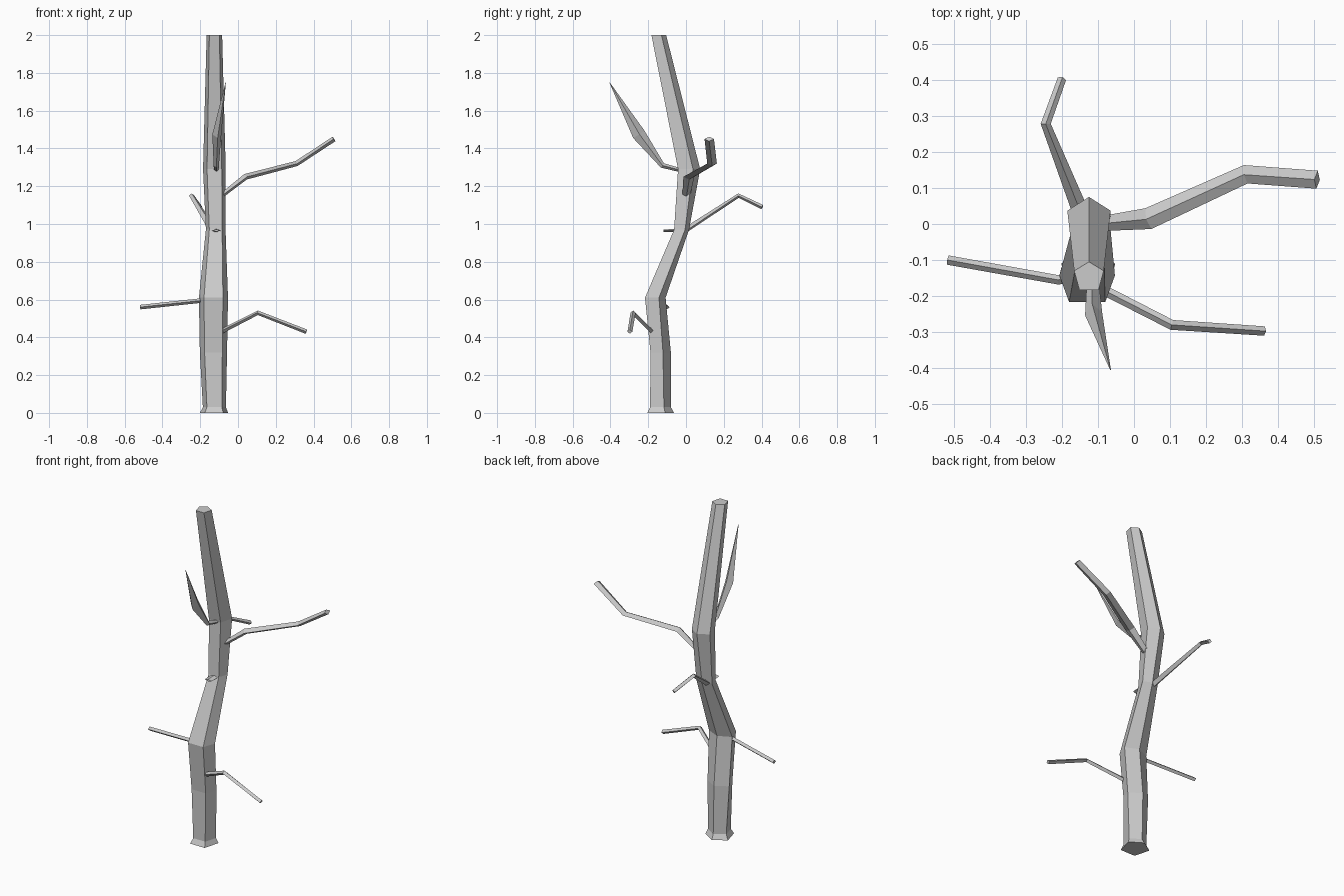
import bpy, bmesh
from mathutils import Vector

cube = bpy.data.objects.get("Cube")
if cube:
    bpy.data.objects.remove(cube, do_unlink=True)

bark = bpy.data.materials.new("grey_bark")
bark.use_nodes = True
grey = (0.6, 0.6, 0.6, 1)
bark.diffuse_color = grey
bark.node_tree.nodes["Principled BSDF"].inputs["Base Color"].default_value = grey


def loft(name, rings):
    """Skin a list of equal-sized rings and cap both ends."""
    bm = bmesh.new()
    loops = [[bm.verts.new(p) for p in ring] for ring in rings]
    n = len(loops[0])
    for a, b in zip(loops, loops[1:]):
        for i in range(n):
            j = (i + 1) % n
            bm.faces.new((a[i], a[j], b[j], b[i]))
    bm.faces.new(loops[0][::-1])
    bm.faces.new(loops[-1])
    bmesh.ops.recalc_face_normals(bm, faces=bm.faces)
    mesh = bpy.data.meshes.new(name)
    bm.to_mesh(mesh)
    bm.free()
    mesh.materials.append(bark)
    obj = bpy.data.objects.new(name, mesh)
    bpy.context.collection.objects.link(obj)
    return obj


def trunk_ring(z, cx, w, front, side, back):
    """Five-sided section with a flat front and a ridge at the back."""
    f = w * 0.65
    return [(cx - f, front, z), (cx + f, front, z), (cx + w, side, z),
            (cx, back, z), (cx - w, side, z)]


def branch(name, points, sizes):
    """Four-sided limb along a path; sizes are (half width, half height)."""
    pts = [Vector(p) for p in points]
    rings = []
    for i, (p, (w, h)) in enumerate(zip(pts, sizes)):
        before = (p - pts[i - 1]).normalized() if i else Vector()
        after = (pts[i + 1] - p).normalized() if i + 1 < len(pts) else Vector()
        d = (before + after).normalized()
        side = d.cross(Vector((0, 0, 1))).normalized()
        up = side.cross(d)
        rings.append([p + side * w, p + up * h, p - side * w, p - up * h])
    return loft(name, rings)


# Trunk: height, centre x, half width, front y, side y, back y
loft("trunk", [trunk_ring(*r) for r in (
    (0, -0.127, 0.075, -0.205, -0.11, -0.063),
    (0.03, -0.125, 0.061, -0.19, -0.117, -0.08),
    (0.32, -0.13, 0.072, -0.188, -0.122, -0.08),
    (0.61, -0.13, 0.077, -0.217, -0.143, -0.108),
    (0.97, -0.118, 0.052, -0.063, -0.005, 0.016),
    (1.29, -0.125, 0.06, -0.042, 0.037, 0.075),
    (2, -0.125, 0.041, -0.183, -0.13, -0.105),
)])

# Limbs
branch("upper_left_branch",
       [(-0.1, 0, 1.14), (0.04, 0.015, 1.25), (0.31, 0.138, 1.32), (0.508, 0.123, 1.45)],
       [(0.02, 0.012), (0.03, 0.016), (0.026, 0.014), (0.025, 0.014)])
branch("lower_left_branch",
       [(-0.11, -0.17, 0.42), (0.105, -0.28, 0.53), (0.362, -0.297, 0.43)],
       [(0.014, 0.013), (0.014, 0.012), (0.013, 0.012)])
branch("lower_right_branch",
       [(-0.14, -0.145, 0.6), (-0.21, -0.155, 0.593), (-0.517, -0.1, 0.56)],
       [(0.013, 0.012)] * 3)
branch("back_branch",
       [(-0.135, 0, 0.97), (-0.245, 0.278, 1.15), (-0.2, 0.403, 1.09)],
       [(0.024, 0.014), (0.014, 0.012), (0.012, 0.012)])
branch("front_spike",
       [(-0.115, -0.01, 1.28), (-0.115, -0.125, 1.31), (-0.112, -0.25, 1.475), (-0.065, -0.405, 1.75)],
       [(0.012, 0.01), (0.014, 0.014), (0.024, 0.036), (0.001, 0.001)])
branch("front_stub",
       [(-0.115, -0.03, 0.965), (-0.115, -0.12, 0.965)],
       [(0.026, 0.01), (0.022, 0.006)])
